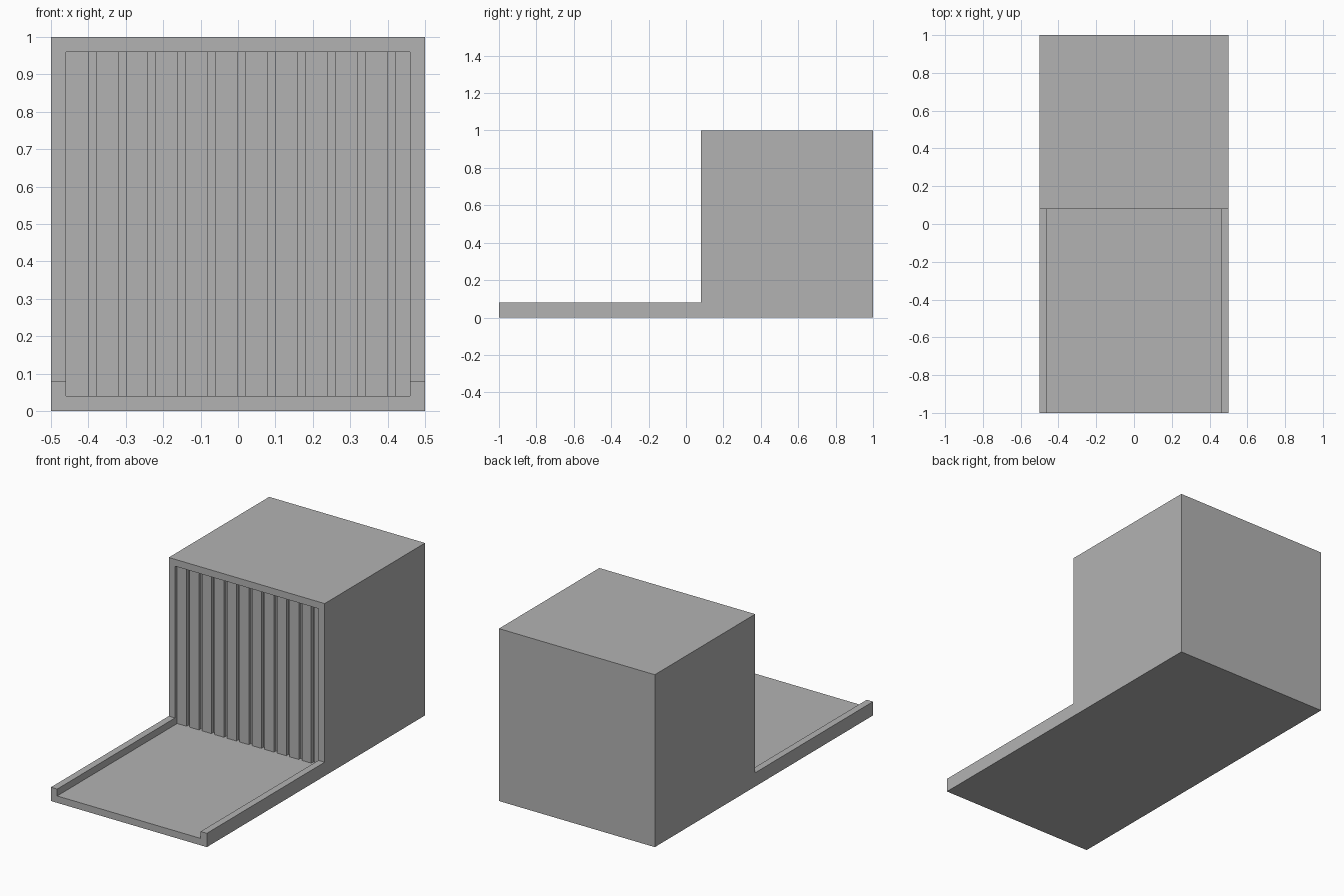
import bpy, bmesh

old = bpy.data.objects.get("Cube")
if old:
    bpy.data.objects.remove(old, do_unlink=True)

# One plain grey
grey = bpy.data.materials.new("plain grey")
grey.use_nodes = True
colour = (0.45, 0.45, 0.45, 1)
grey.diffuse_color = colour
grey.node_tree.nodes["Principled BSDF"].inputs["Base Color"].default_value = colour

WALL = 0.04          # thickness of walls and floor
INNER = 0.5 - WALL   # half width of the opening
FRONT = 0.08         # front plane of the tall block
SLATS = FRONT + 0.02   # front plane of the slats
GROOVE = SLATS + 0.02  # back of the gaps between slats


def prism(name, points, direction):
    """Extrude a closed outline of 3D points along a direction."""
    bm = bmesh.new()
    face = bm.faces.new([bm.verts.new(p) for p in points])
    new = bmesh.ops.extrude_face_region(bm, geom=[face])["geom"]
    verts = [v for v in new if isinstance(v, bmesh.types.BMVert)]
    bmesh.ops.translate(bm, verts=verts, vec=direction)
    bmesh.ops.recalc_face_normals(bm, faces=bm.faces)
    mesh = bpy.data.meshes.new(name)
    bm.to_mesh(mesh)
    bm.free()
    mesh.materials.append(grey)
    obj = bpy.data.objects.new(name, mesh)
    bpy.context.collection.objects.link(obj)
    return obj


# Block with a low front tray: side profile pulled across the width
side = [(-1, 0), (1, 0), (1, 1), (FRONT, 1), (FRONT, 2 * WALL), (-1, 2 * WALL)]
body = prism("block_and_tray", [(-0.5, y, z) for y, z in side], (1, 0, 0))

# Cutter for the tray and the slatted opening: comb-shaped plan
plan = [(INNER, -1.1), (-INNER, -1.1), (-INNER, SLATS)]
for i in range(-5, 6):
    x = i * 0.08
    plan += [(x, SLATS), (x, GROOVE), (x + 0.02, GROOVE), (x + 0.02, SLATS)]
plan.append((INNER, SLATS))
cutter = prism("opening_cutter", [(x, y, WALL) for x, y in plan],
               (0, 0, 1 - 2 * WALL))
cutter.hide_render = True

# Cut the opening and discard the cutter
cut = body.modifiers.new("opening", "BOOLEAN")
cut.operation = "DIFFERENCE"
cut.solver = "EXACT"
cut.object = cutter
bpy.context.view_layer.objects.active = body
bpy.ops.object.modifier_apply(modifier=cut.name)
bpy.data.objects.remove(cutter, do_unlink=True)
